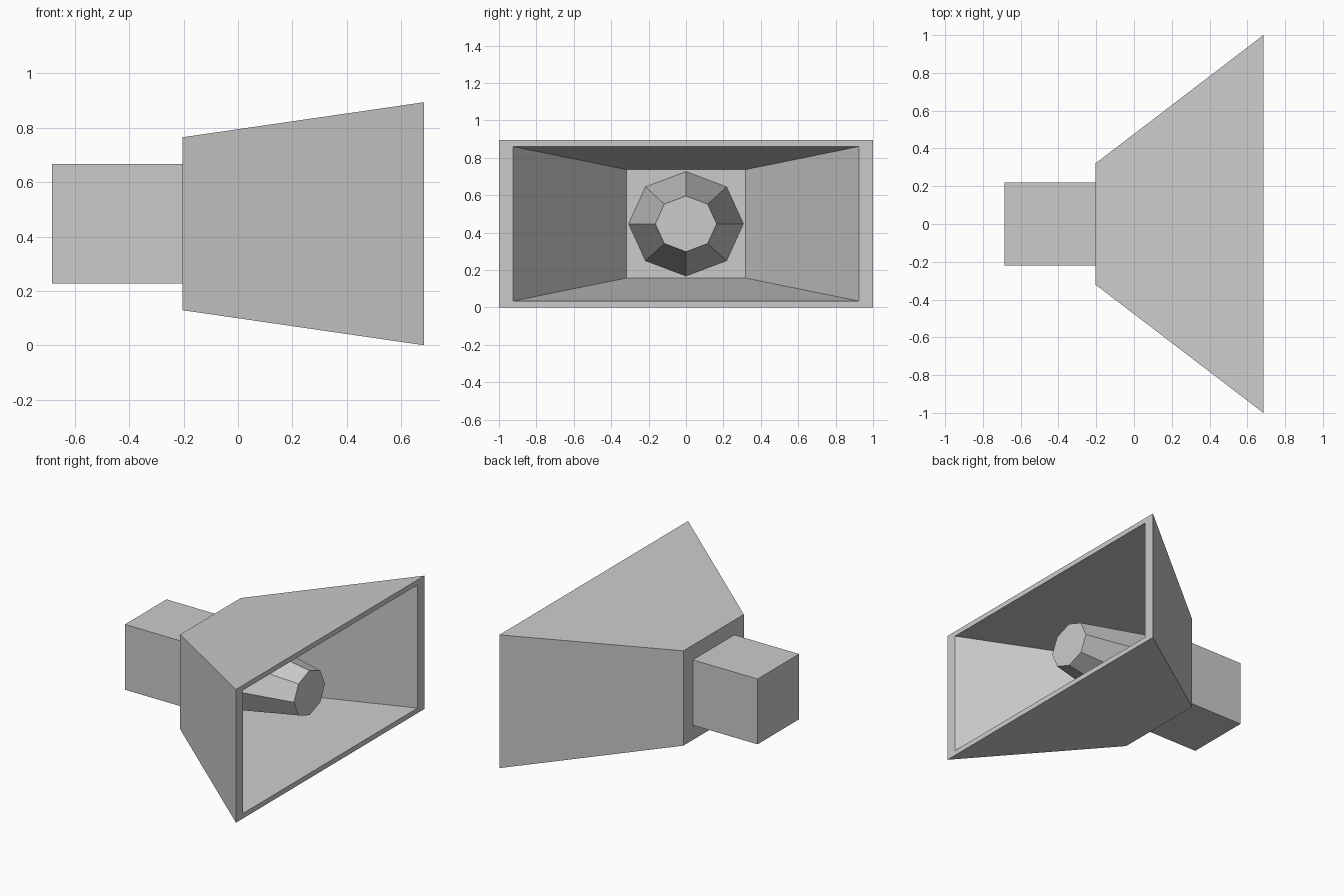
import bpy
import bmesh
import math
from mathutils import Matrix

cube = bpy.data.objects.get("Cube")
if cube:
    bpy.data.objects.remove(cube, do_unlink=True)

BACK, FRONT, END = -0.205, 0.685, -0.685   # stations along x
MID = 0.447                                # height of the axis

grey = bpy.data.materials.new("plain_grey")
grey.use_nodes = True
colour = (0.6, 0.6, 0.6, 1)
grey.diffuse_color = colour
grey.node_tree.nodes["Principled BSDF"].inputs["Base Color"].default_value = colour


def finish(bm, name):
    bmesh.ops.recalc_face_normals(bm, faces=bm.faces)
    mesh = bpy.data.meshes.new(name)
    bm.to_mesh(mesh)
    bm.free()
    mesh.materials.append(grey)
    obj = bpy.data.objects.new(name, mesh)
    bpy.context.collection.objects.link(obj)


def rectangle(bm, x, half_y, half_z):
    corners = ((-1, -1), (1, -1), (1, 1), (-1, 1))
    return [bm.verts.new((x, a * half_y, MID + b * half_z)) for a, b in corners]


# Flared housing: outer shell, rim and recessed reflector walls
bm = bmesh.new()
loops = [rectangle(bm, BACK, 0.32, 0.318),
         rectangle(bm, FRONT, 1, 0.447),
         rectangle(bm, FRONT, 0.925, 0.413),
         rectangle(bm, BACK + 0.005, 0.319, 0.29)]
for a, b in zip(loops, loops[1:]):
    for i in range(4):
        j = (i + 1) % 4
        bm.faces.new((a[i], a[j], b[j], b[i]))
bm.faces.new(loops[0])
bm.faces.new(loops[-1])
finish(bm, "flared_housing")

# Square mounting block behind the housing
bm = bmesh.new()
block = [rectangle(bm, x, 0.22, 0.219) for x in (END, BACK)]
for i in range(4):
    j = (i + 1) % 4
    bm.faces.new((block[0][i], block[0][j], block[1][j], block[1][i]))
for loop in block:
    bm.faces.new(loop)
finish(bm, "mounting_block")

# Eight-sided tapered lamp inside the housing, pointing along +x
bm = bmesh.new()
base, tip = BACK + 0.005, 0.53
bmesh.ops.create_cone(bm, cap_ends=True, segments=8, radius1=0.307,
                      radius2=0.164, depth=tip - base)
bm.transform(Matrix.Translation(((base + tip) / 2, 0, MID))
             @ Matrix.Diagonal((1, 1, 0.91, 1))
             @ Matrix.Rotation(math.pi / 2, 4, 'Y'))
finish(bm, "tapered_lamp")
